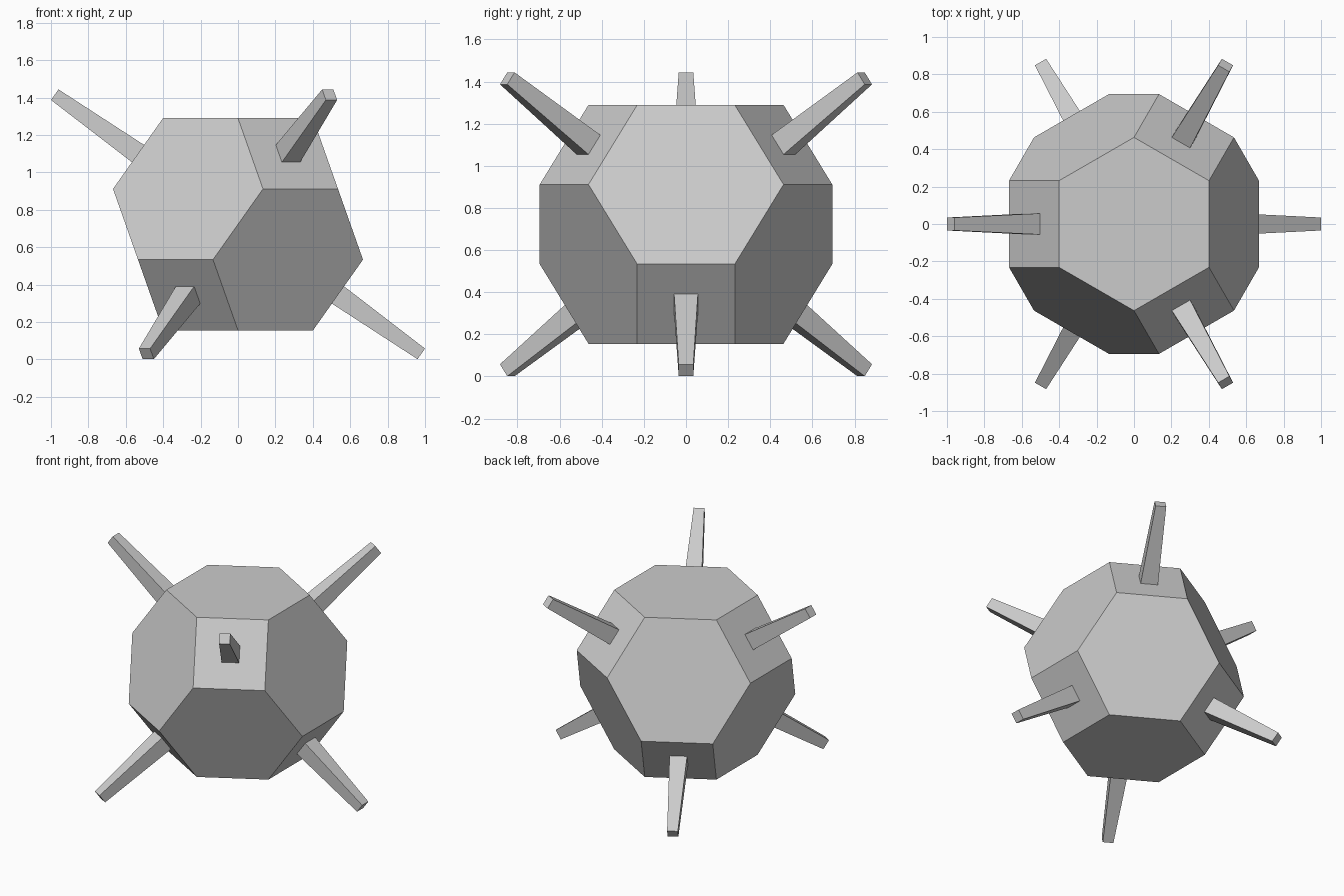
import bpy, bmesh
from math import sqrt, cos, sin, radians
from itertools import permutations, product
from mathutils import Vector, Matrix

if "Cube" in bpy.data.objects:
    bpy.data.objects.remove(bpy.data.objects["Cube"])

CENTRE = Vector((0, 0, 0.7225))
EDGE = 0.463                 # edge length of the body
FACE = EDGE * sqrt(2)        # centre to square face
TIP = 1.2                    # centre to spike tip

# three perpendicular axes, tilted so that hexagons face up and down
axes = [Vector((sqrt(2 / 3) * cos(radians(a)), sqrt(2 / 3) * sin(radians(a)), sqrt(1 / 3)))
        for a in (180, 60, -60)]


def add_object(name, bm):
    bmesh.ops.recalc_face_normals(bm, faces=bm.faces)
    mesh = bpy.data.meshes.new(name)
    bm.to_mesh(mesh)
    bm.free()
    ob = bpy.data.objects.new(name, mesh)
    bpy.context.collection.objects.link(ob)
    ob.location = CENTRE
    return ob


# body: truncated octahedron as a convex hull
bm = bmesh.new()
points = {p for s, t in product((1, -1), repeat=2) for p in permutations((0, s, 2 * t))}
for p in sorted(points):
    bm.verts.new(sum((a * c for a, c in zip(axes, p)), Vector()) * EDGE / sqrt(2))
bmesh.ops.convex_hull(bm, input=bm.verts)
bmesh.ops.dissolve_limit(bm, angle_limit=radians(2), verts=bm.verts, edges=bm.edges)
add_object("body", bm)

# spikes: a tapered square bar on each square face
base = FACE - 0.02
for i, axis in enumerate(axes):
    for sign, label in ((1, "upper"), (-1, "lower")):
        z = axis * sign
        x = Vector((0, 0, 1)).cross(z).normalized()
        y = z.cross(x)
        rot = Matrix((x, y, z)).transposed().to_4x4()
        place = rot @ Matrix.Translation((0, 0, (base + TIP) / 2)) @ Matrix.Rotation(radians(45), 4, 'Z')
        bm = bmesh.new()
        bmesh.ops.create_cone(bm, cap_ends=True, segments=4, radius1=0.081, radius2=0.049,
                              depth=TIP - base, matrix=place)
        add_object(f"{label}_spike_{i + 1}", bm)
